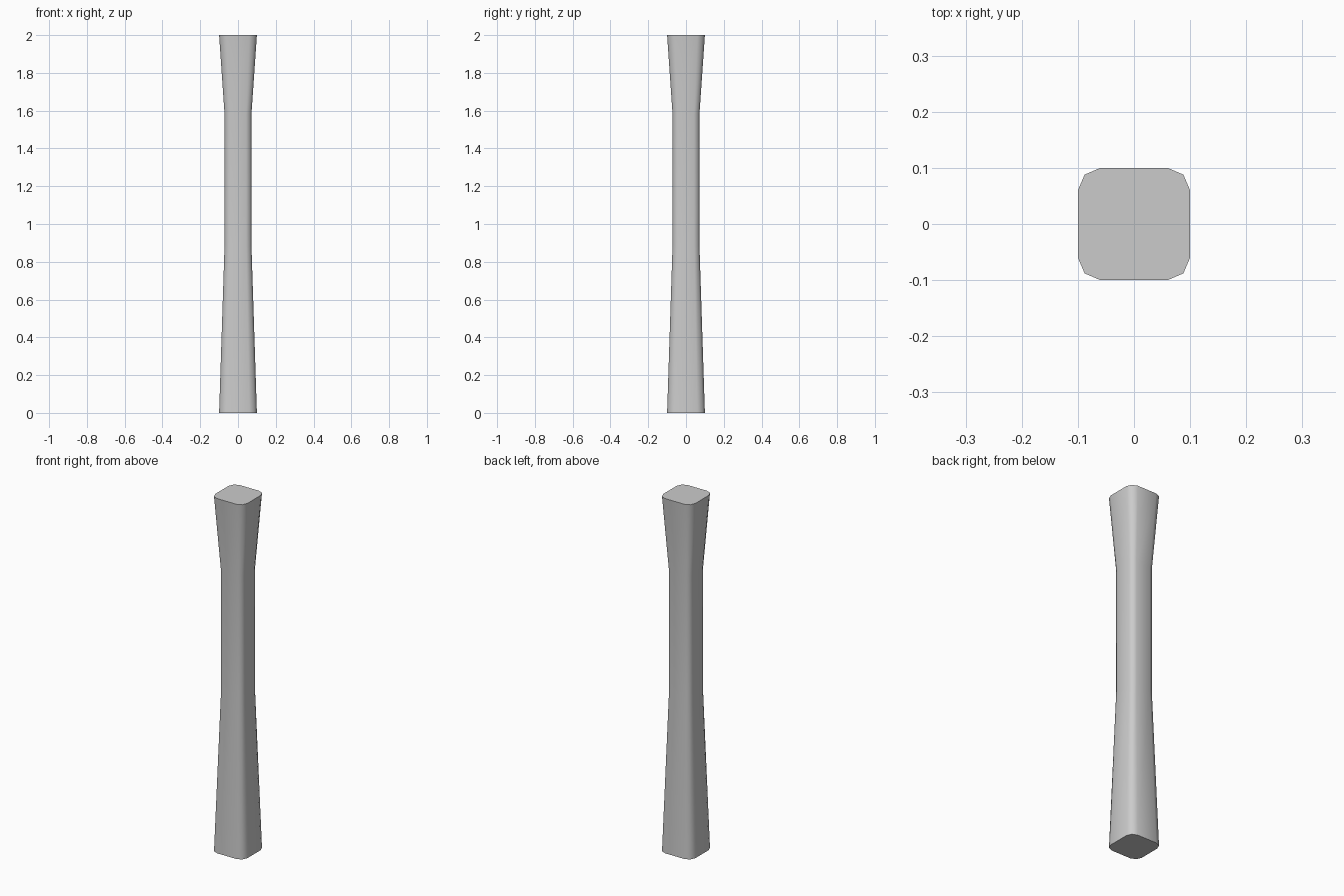
import bpy, bmesh

if "Cube" in bpy.data.objects:
    bpy.data.objects.remove(bpy.data.objects["Cube"])

# Rounded-square cross-section: one corner turned four times
corner = [(0.1, 0.06), (0.088, 0.088), (0.06, 0.1)]
section = []
for c, s in [(1, 0), (0, 1), (-1, 0), (0, -1)]:
    section += [(x * c - y * s, x * s + y * c) for x, y in corner]

# Height and scale of each ring: flared foot, straight waist, flared head
levels = [(0, 1), (0.89, 0.71), (1.58, 0.71), (2, 1)]

bm = bmesh.new()
rings = [[bm.verts.new((x * k, y * k, z)) for x, y in section] for z, k in levels]
n = len(section)
for a, b in zip(rings, rings[1:]):
    for i in range(n):
        j = (i + 1) % n
        bm.faces.new((a[i], a[j], b[j], b[i]))

# End caps
bm.faces.new(rings[0][::-1])
bm.faces.new(rings[-1])

mesh = bpy.data.meshes.new("post")
bm.to_mesh(mesh)
bm.free()
post = bpy.data.objects.new("post", mesh)
bpy.context.collection.objects.link(post)

# Soft corners, crisp end caps
bpy.context.view_layer.objects.active = post
post.select_set(True)
bpy.ops.object.shade_smooth_by_angle(angle=0.8)
